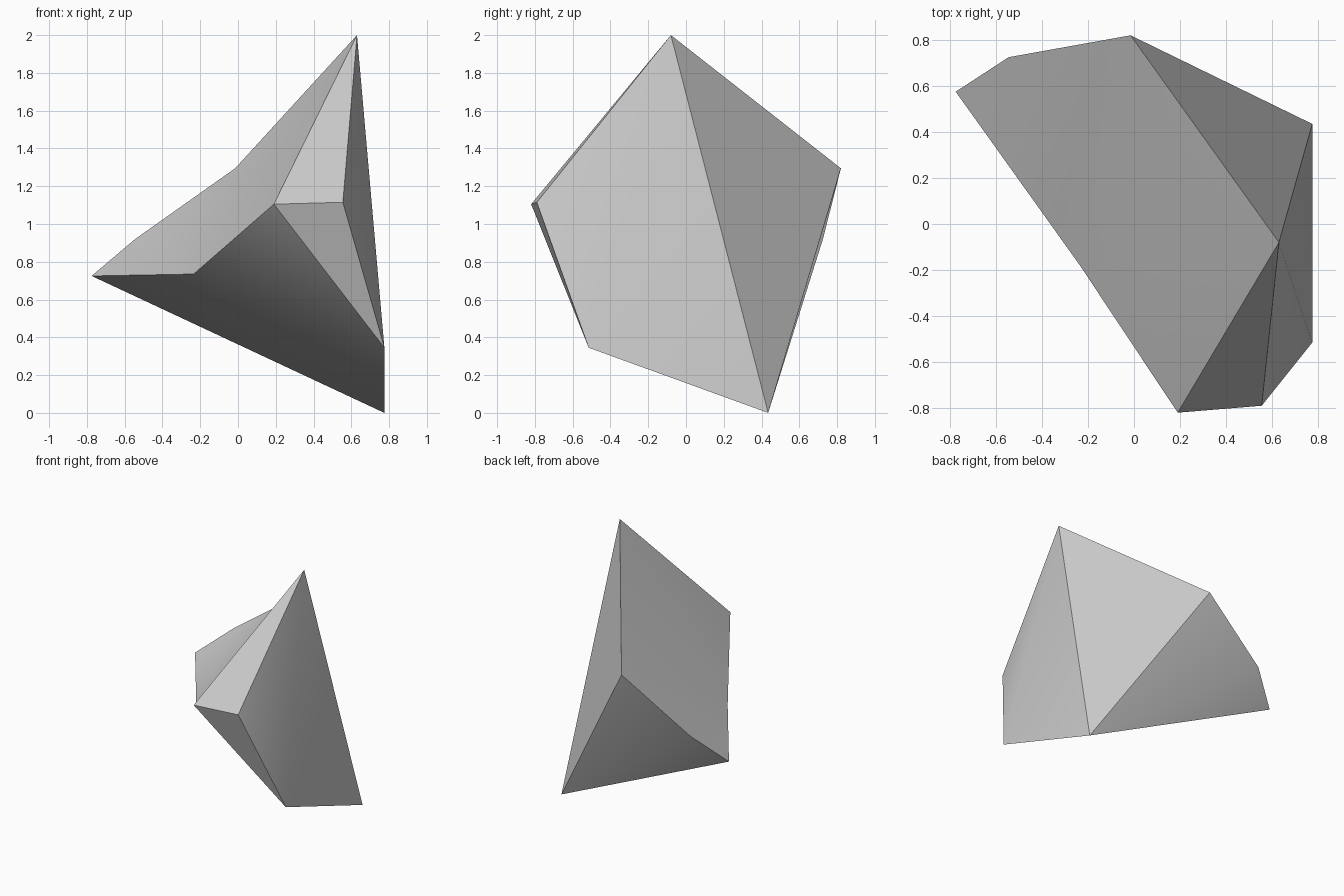
import bpy
import bmesh
import math

if "Cube" in bpy.data.objects:
    bpy.data.objects.remove(bpy.data.objects["Cube"])

# Corners of the faceted shard
corners = {
    "peak": (0.63, -0.08, 2.00),
    "foot": (0.775, 0.435, 0.00),
    "toe": (0.775, -0.515, 0.345),
    "nose_right": (0.555, -0.79, 1.115),
    "nose_left": (0.19, -0.82, 1.105),
    "notch": (-0.235, -0.18, 0.735),
    "tip": (-0.775, 0.575, 0.725),
    "tip_back": (-0.545, 0.725, 0.92),
    "back": (-0.015, 0.82, 1.295),
}

# Facets between the corners
facets = [
    # upper left slope
    ("peak", "notch", "nose_left"),
    ("peak", "back", "notch"),
    ("back", "tip_back", "notch"),
    ("tip_back", "tip", "notch"),
    # front
    ("peak", "nose_left", "nose_right"),
    ("nose_left", "toe", "nose_right"),
    ("nose_left", "notch", "toe"),
    # right side and back
    ("peak", "nose_right", "toe"),
    ("peak", "toe", "foot"),
    ("peak", "foot", "back"),
    # underside
    ("back", "foot", "tip_back"),
    ("tip_back", "foot", "tip"),
    ("notch", "tip", "foot"),
    ("notch", "foot", "toe"),
]

bm = bmesh.new()
verts = {name: bm.verts.new(co) for name, co in corners.items()}
for facet in facets:
    bm.faces.new([verts[name] for name in facet])
bmesh.ops.recalc_face_normals(bm, faces=bm.faces)

mesh = bpy.data.meshes.new("rock_shard")
bm.to_mesh(mesh)
bm.free()

# Plain grey stone
stone = bpy.data.materials.new("grey_stone")
stone.diffuse_color = (0.6, 0.6, 0.6, 1.0)
stone.use_nodes = True
stone.node_tree.nodes["Principled BSDF"].inputs["Base Color"].default_value = stone.diffuse_color
mesh.materials.append(stone)

shard = bpy.data.objects.new("rock_shard", mesh)
bpy.context.collection.objects.link(shard)
bpy.context.view_layer.objects.active = shard
shard.select_set(True)
bpy.ops.object.shade_smooth_by_angle(angle=math.radians(30))
